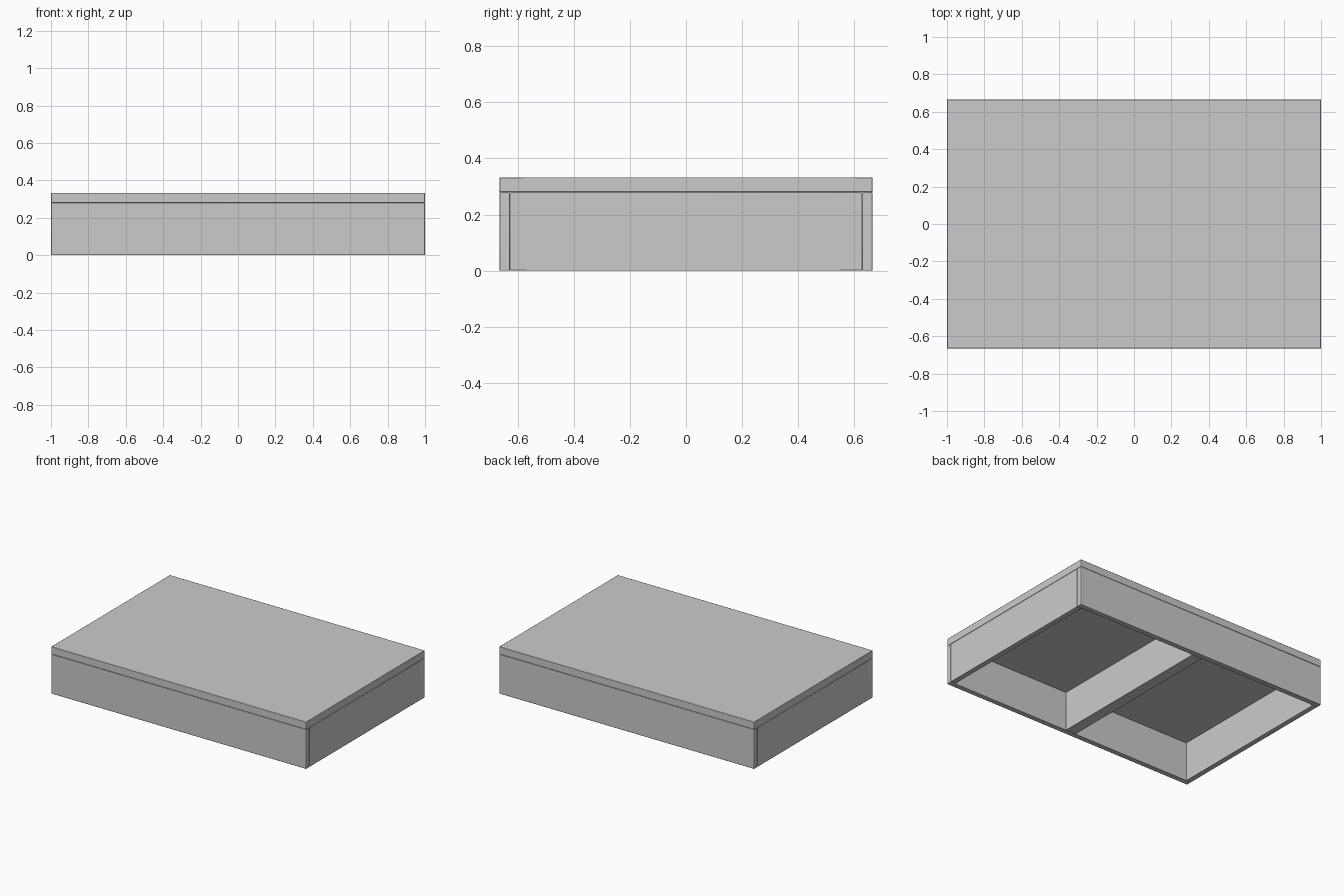
import bpy

if "Cube" in bpy.data.objects:
    bpy.data.objects.remove(bpy.data.objects["Cube"])

LENGTH, DEPTH, HEIGHT = 2.0, 1.33, 0.333
FRAME_H = 0.28   # height of the boards under the deck
BOARD = 0.037    # board thickness


def box(name, size, centre):
    """Board with finely rounded edges."""
    bpy.ops.mesh.primitive_cube_add(size=1, location=centre)
    ob = bpy.context.object
    ob.name = name
    ob.scale = size
    bpy.ops.object.transform_apply(location=False, rotation=False, scale=True)
    bevel = ob.modifiers.new("edge_rounding", "BEVEL")
    bevel.width = 0.003
    bevel.segments = 2
    bpy.ops.object.shade_smooth_by_angle()
    return ob


# Top deck
box("deck", (LENGTH, DEPTH, HEIGHT - FRAME_H), (0, 0, (HEIGHT + FRAME_H) / 2))

# Long boards run the full length
for name, s in (("front_board", -1), ("back_board", 1)):
    box(name, (LENGTH, BOARD, FRAME_H), (0, s * (DEPTH - BOARD) / 2, FRAME_H / 2))

# End boards and centre beam fit between the long boards
inner = DEPTH - 2 * BOARD
for name, s in (("left_board", -1), ("right_board", 1)):
    box(name, (BOARD, inner, FRAME_H), (s * (LENGTH - BOARD) / 2, 0, FRAME_H / 2))
box("centre_beam", (0.08, inner, FRAME_H), (0, 0, FRAME_H / 2))
